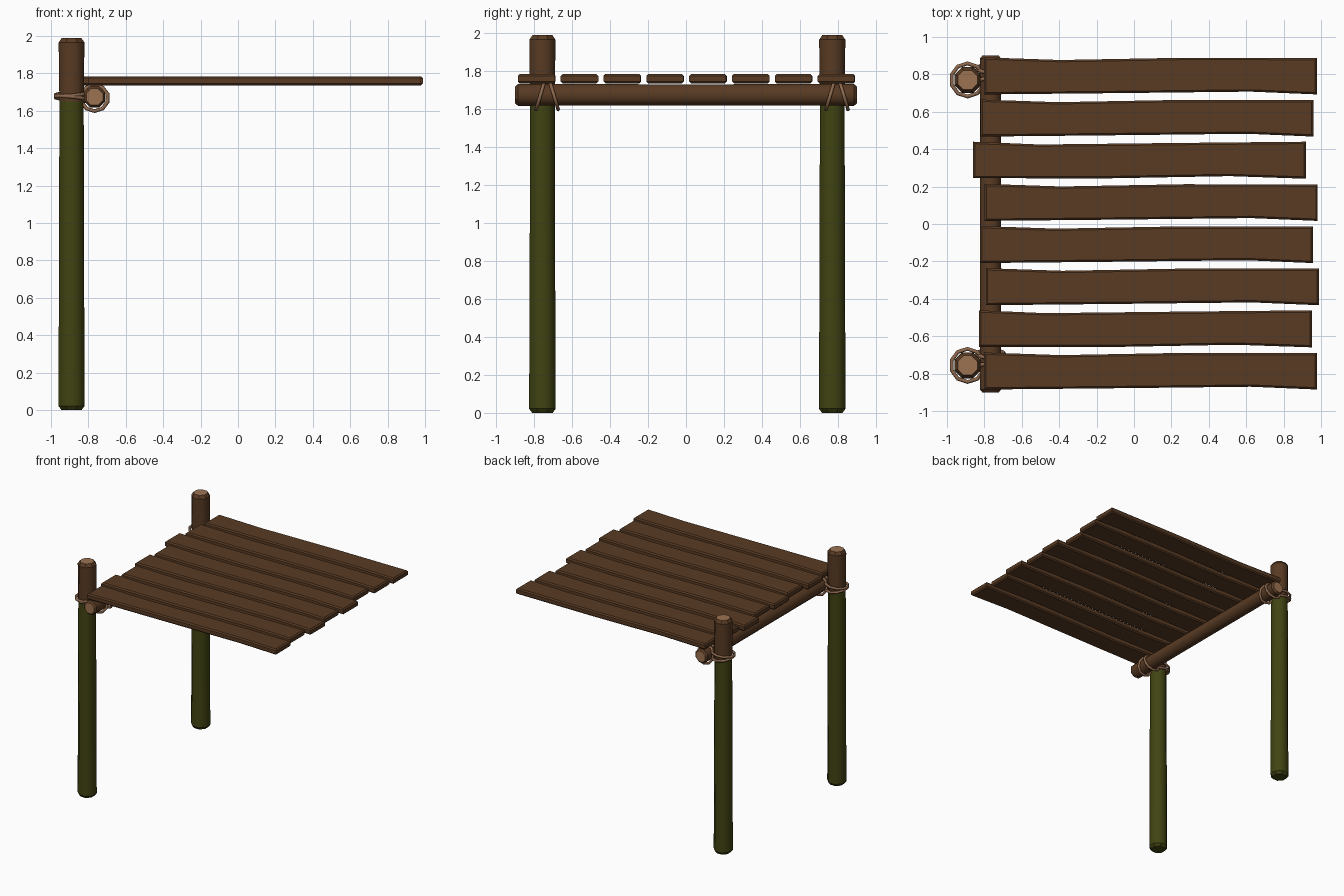
import bpy, bmesh, math
from mathutils import Vector, Matrix

if "Cube" in bpy.data.objects:
    bpy.data.objects.remove(bpy.data.objects["Cube"])


def material(name, rgb):
    m = bpy.data.materials.new(name)
    m.diffuse_color = (*rgb, 1)
    m.use_nodes = True
    m.node_tree.nodes["Principled BSDF"].inputs["Base Color"].default_value = m.diffuse_color
    return m


BROWN = material("brown wood", (0.098, 0.043, 0.017))
GREEN = material("mossy green", (0.052, 0.056, 0.006))
TAN = material("cut wood end", (0.33, 0.17, 0.085))
ROPE = material("rope", (0.27, 0.14, 0.075))


def finish(name, bm, mats):
    bmesh.ops.recalc_face_normals(bm, faces=bm.faces[:])
    me = bpy.data.meshes.new(name)
    bm.to_mesh(me)
    bm.free()
    for m in mats:
        me.materials.append(m)
    ob = bpy.data.objects.new(name, me)
    bpy.context.collection.objects.link(ob)
    return ob


def log(name, profile, matrix, mats, rule, sides=8):
    """Lathe a (radius, height) profile; rule(i) gives the material of band i, caps are -1 and len-1."""
    bm = bmesh.new()
    rings = []
    for r, h in profile:
        r /= math.cos(math.pi / sides)
        rings.append([bm.verts.new((r * math.cos(a), r * math.sin(a), h))
                      for a in (2 * math.pi * (k + 0.5) / sides for k in range(sides))])
    last = len(rings) - 1
    for i in range(last):
        for k in range(sides):
            n = (k + 1) % sides
            f = bm.faces.new((rings[i][k], rings[i][n], rings[i + 1][n], rings[i + 1][k]))
            f.material_index = rule(i)
            f.smooth = 0 < i < last - 1
    for ring, i in ((rings[0], -1), (rings[-1], last)):
        bm.faces.new(ring).material_index = rule(i)
    bm.transform(matrix)
    return finish(name, bm, mats)


def rope_ring(name, centre, axis, radius, thick=0.0105, sides=10):
    """Rope loop facing along axis, made of a small torus."""
    bm = bmesh.new()
    grid = []
    for i in range(sides):
        a = 2 * math.pi * (i + 0.5) / sides
        grid.append([bm.verts.new(((radius + thick * math.cos(b)) * math.cos(a),
                                   (radius + thick * math.cos(b)) * math.sin(a),
                                   thick * math.sin(b)))
                     for b in (2 * math.pi * j / 6 for j in range(6))])
    for i in range(sides):
        for j in range(6):
            p, q, k = grid[i], grid[(i + 1) % sides], (j + 1) % 6
            bm.faces.new((p[j], q[j], q[k], p[k])).smooth = True
    turn = Vector((0, 0, 1)).rotation_difference(Vector(axis)).to_matrix().to_4x4()
    bm.transform(Matrix.Translation(centre) @ turn)
    return finish(name, bm, [ROPE])


# Posts: green shaft, brown top, pale cut end
post_profile = [(0.054, 0), (0.070, 0.022), (0.067, 0.8), (0.065, 1.65), (0.069, 1.965), (0.052, 1.99)]
post_rule = lambda i: 2 if i == 5 else (1 if i >= 3 else 0)
BEAM_X, BEAM_Z, POST_X = -0.767, 1.674, -0.89
for side, y in (("front", -0.756), ("back", 0.77)):
    log(side + "_post", post_profile, Matrix.Translation((POST_X, y, 0)),
        [GREEN, BROWN, TAN], post_rule)
    # Lashing: two crossed loops round the post, two splayed loops round the beam
    for n, (z, tx, ty) in enumerate(((1.665, 0.10, 0.12), (1.69, -0.08, -0.10))):
        rope_ring(f"{side}_post_rope_{n}", (POST_X, y, z), (tx, ty, 1), 0.089)
    for n, s in enumerate((-1, 1)):
        rope_ring(f"{side}_beam_rope_{n}", (BEAM_X, y + 0.025 + s * 0.037, BEAM_Z - 0.006),
                  (0, 1, s * 0.30), 0.073)

# Cross beam along y
log("cross_beam", [(0.044, -0.9), (0.057, -0.885), (0.056, 0), (0.057, 0.885), (0.044, 0.9)],
    Matrix.Translation((BEAM_X, 0, BEAM_Z)) @ Matrix.Rotation(-math.pi / 2, 4, 'X'),
    [BROWN, TAN], lambda i: 1 if i in (-1, 4) else 0)

# Planks: wavy outline, chamfered edges; some are turned end for end
L, W = 1.78, 0.099
back_edge = [(0, W), (0.23, W - 0.014), (0.6, W - 0.002), (1, W - 0.003)]
front_edge = [(1, -W), (0.8, -W + 0.015), (0.4, -W + 0.007), (0, -W)]


def plank(name, x, y, turned):
    bm = bmesh.new()
    pts = [((t - 0.5) * L, w) for t, w in back_edge + front_edge]
    if turned:
        pts = [(-px, -py) for px, py in pts]
    base = bm.faces.new([bm.verts.new((px, py, 1.735)) for px, py in pts])
    ext = bmesh.ops.extrude_face_region(bm, geom=[base])
    top = [v for v in ext["geom"] if isinstance(v, bmesh.types.BMVert)]
    bmesh.ops.translate(bm, verts=top, vec=(0, 0, 0.049))
    bmesh.ops.recalc_face_normals(bm, faces=bm.faces[:])
    rim = [e for e in bm.edges if abs(e.verts[0].co.z - e.verts[1].co.z) < 1e-4]
    bmesh.ops.bevel(bm, geom=rim, offset=0.010, segments=1, affect='EDGES')
    bm.transform(Matrix.Translation((x, y, 0)))
    return finish(name, bm, [BROWN])


for i, x in enumerate((0.088, 0.061, 0.098, 0.066, 0.092, 0.03, 0.07, 0.088)):
    plank(f"plank_{i + 1}", x, -0.786 + i * 0.2254, i in (1, 5))
